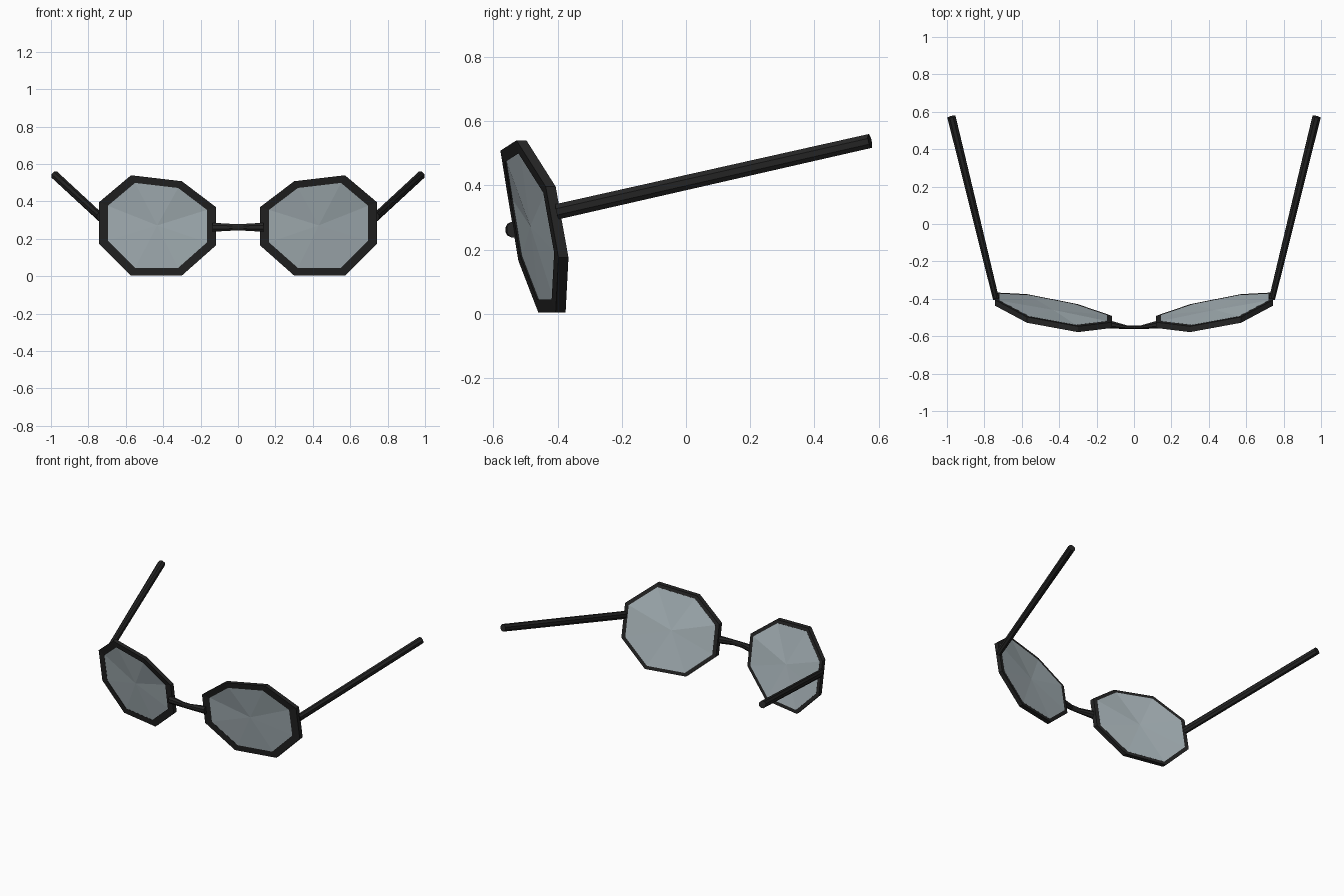
import bpy
import bmesh
from math import cos, sin, tau, pi
from mathutils import Vector

cube = bpy.data.objects.get("Cube")
if cube:
    bpy.data.objects.remove(cube)


def material(name, color):
    mat = bpy.data.materials.new(name)
    mat.use_nodes = True
    mat.diffuse_color = color
    bsdf = mat.node_tree.nodes["Principled BSDF"]
    bsdf.inputs["Base Color"].default_value = color
    bsdf.inputs["Roughness"].default_value = 0.6
    return mat


black = material("frame black", (0.018, 0.018, 0.018, 1))
glass = material("lens grey blue", (0.42, 0.49, 0.52, 1))


def finish(name, bm, mat, mirror=True):
    """Turn a bmesh into an object, mirrored across x when paired."""
    bmesh.ops.recalc_face_normals(bm, faces=bm.faces)
    mesh = bpy.data.meshes.new(name)
    bm.to_mesh(mesh)
    bm.free()
    mesh.materials.append(mat)
    obj = bpy.data.objects.new(name, mesh)
    bpy.context.collection.objects.link(obj)
    if mirror:
        obj.modifiers.new("Mirror", "MIRROR").use_mirror_merge = False
    return obj


def bridge_rings(bm, a, b):
    for i in range(len(a)):
        j = (i + 1) % len(a)
        bm.faces.new((a[i], a[j], b[j], b[i]))


# Front corners of one eyepiece: an uneven octagon, raked and wrapped back
CORNERS = [Vector(p) for p in (
    (0.118, -0.556, 0.37), (0.30, -0.578, 0.508),
    (0.572, -0.528, 0.54), (0.743, -0.437, 0.396),
    (0.743, -0.397, 0.175), (0.572, -0.406, 0.004),
    (0.30, -0.46, 0.004), (0.118, -0.522, 0.165))]
CENTER = Vector((0.432, -0.487, 0.272))
DEPTH = 0.031


def outline(bm, scale, back):
    """Octagon ring shrunk to the centre and moved back in y."""
    return [bm.verts.new(CENTER.lerp(c, scale) + Vector((0, back, 0)))
            for c in CORNERS]


# Rims: square section, with a wider face in front than behind
bm = bmesh.new()
rings = [outline(bm, s, d) for s, d in
         ((1, 0), (1, DEPTH), (0.92, DEPTH), (0.848, 0))]
for k in range(4):
    bridge_rings(bm, rings[k], rings[(k + 1) % 4])
finish("rims", bm, black)

# Lenses: shallow fans set into the rims
bm = bmesh.new()
front = outline(bm, 0.865, 0.006)
rear = outline(bm, 0.92, DEPTH + 0.0005)
bridge_rings(bm, front, rear)
for ring, depth in ((front, 0.002), (rear, DEPTH - 0.003)):
    hub = bm.verts.new(CENTER + Vector((0, depth, 0)))
    for i in range(8):
        bm.faces.new((ring[i], ring[(i + 1) % 8], hub))
finish("lenses", bm, glass)


def loft(bm, stations, axis, side):
    """Eight-sided bar through stations of centre, half width, half height."""
    side = side - axis * side.dot(axis)
    side.normalize()
    up = side.cross(axis)
    k = 1 / cos(pi / 8)
    rings = []
    for center, w, h in stations:
        ring = []
        for i in range(8):
            a = tau * (i + 0.5) / 8
            ring.append(bm.verts.new(Vector(center) + side * (w * k * cos(a))
                                     + up * (h * k * sin(a))))
        rings.append(ring)
    for a, b in zip(rings, rings[1:]):
        bridge_rings(bm, a, b)
    bm.faces.new(rings[0])
    bm.faces.new(rings[-1])


# Temples: straight arms spreading outwards and rising to the back
start, end = Vector((0.738, -0.40, 0.318)), Vector((0.976, 0.573, 0.538))
bm = bmesh.new()
loft(bm, [(start, 0.016, 0.024), (end, 0.022, 0.022)],
     (end - start).normalized(), Vector((1, 0, 0)))
finish("temples", bm, black)

# Bridge: slim bar, flat in front and thickening into the rims
bm = bmesh.new()
loft(bm, [((-0.135, -0.536, 0.262), 0.022, 0.024),
          ((-0.03, -0.553, 0.262), 0.009, 0.018),
          ((0.03, -0.553, 0.262), 0.009, 0.018),
          ((0.135, -0.536, 0.262), 0.022, 0.024)],
     Vector((1, 0, 0)), Vector((0, 1, 0)))
finish("bridge", bm, black, mirror=False)
